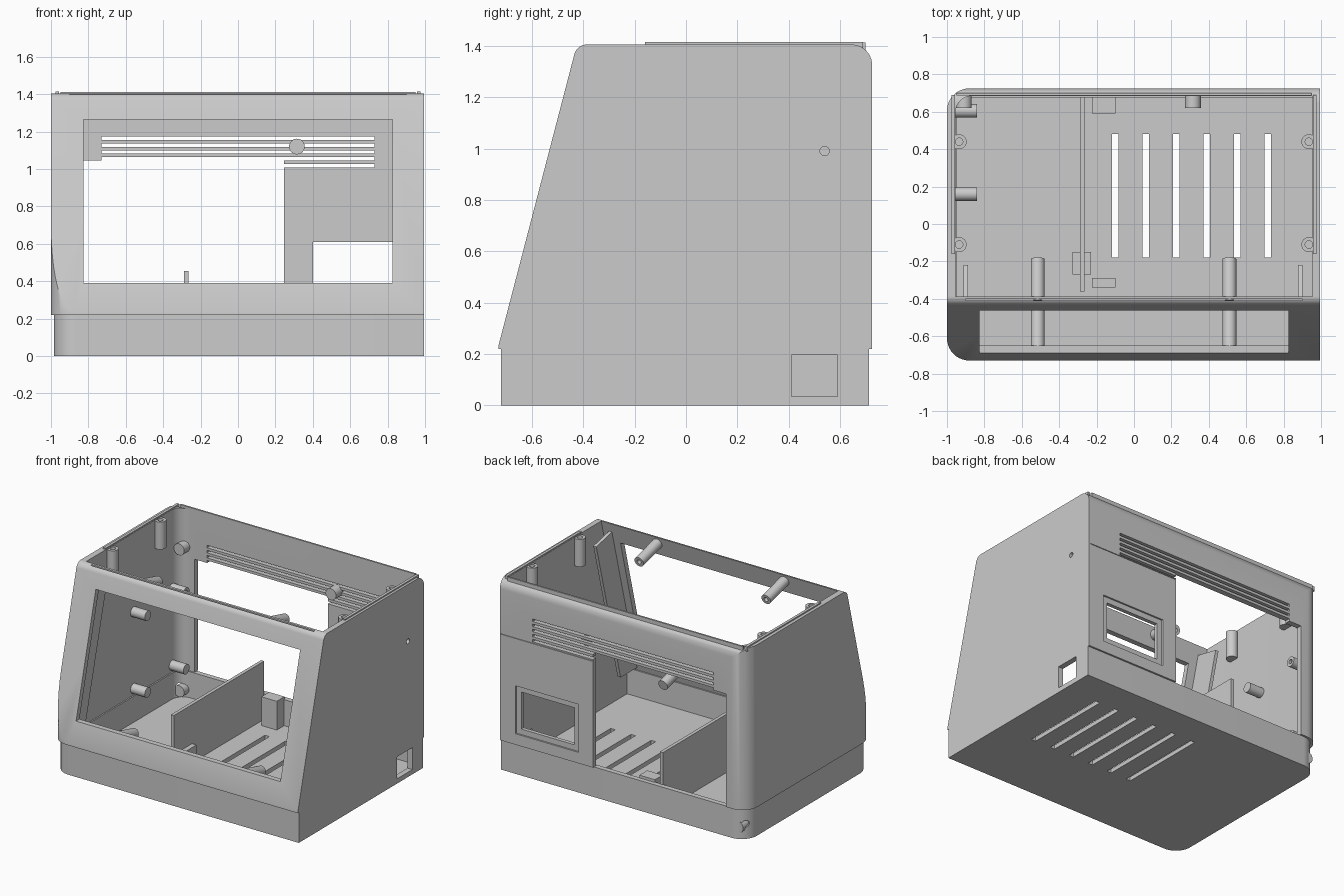
import bpy, bmesh, math
from mathutils import Vector, Matrix

cube = bpy.data.objects.get("Cube")
if cube:
    bpy.data.objects.remove(cube, do_unlink=True)

grey = bpy.data.materials.new("matte_grey")
grey.use_nodes = True
grey.diffuse_color = (0.6, 0.6, 0.6, 1)
grey.node_tree.nodes["Principled BSDF"].inputs["Base Color"].default_value = (0.6, 0.6, 0.6, 1)


def make(name, bm):
    bmesh.ops.recalc_face_normals(bm, faces=bm.faces)
    me = bpy.data.meshes.new(name)
    bm.to_mesh(me)
    bm.free()
    me.materials.append(grey)
    ob = bpy.data.objects.new(name, me)
    bpy.context.collection.objects.link(ob)
    return ob


def box(name, x0, x1, y0, y1, z0, z1):
    bm = bmesh.new()
    bmesh.ops.create_cube(bm, size=1)
    for v in bm.verts:
        v.co = (x0 if v.co.x < 0 else x1, y0 if v.co.y < 0 else y1, z0 if v.co.z < 0 else z1)
    return make(name, bm)


def rod(name, start, direction, length, r, sides=24):
    d = Vector(direction).normalized()
    bm = bmesh.new()
    bmesh.ops.create_cone(bm, cap_ends=True, segments=sides, radius1=r, radius2=r, depth=length)
    rot = d.to_track_quat('Z', 'Y').to_matrix().to_4x4()
    bm.transform(Matrix.Translation(Vector(start) + d * length / 2) @ rot)
    return make(name, bm)


def fillet(points, steps=10):
    """Round each (a, b, radius) corner of an outline."""
    out = []
    for i, (a, b, r) in enumerate(points):
        p = Vector((a, b, 0))
        if not r:
            out.append(p)
            continue
        u = (Vector((*points[i - 1][:2], 0)) - p).normalized()
        w = (Vector((*points[(i + 1) % len(points)][:2], 0)) - p).normalized()
        half = u.angle(w) / 2
        c = p + (u + w).normalized() * r / math.sin(half)
        s = (p + u * r / math.tan(half) - c).normalized()
        e = (p + w * r / math.tan(half) - c).normalized()
        out += [c + s.slerp(e, k / steps).normalized() * r for k in range(steps + 1)]
    return out


def prism(name, outline, lo, hi, axis):
    bm = bmesh.new()
    place = (lambda p, h: (p.x, p.y, h)) if axis == 'Z' else (lambda p, h: (h, p.x, p.y))
    face = bm.faces.new([bm.verts.new(place(p, lo)) for p in outline])
    ext = bmesh.ops.extrude_face_region(bm, geom=[face])["geom"]
    move = (0, 0, hi - lo) if axis == 'Z' else (hi - lo, 0, 0)
    bmesh.ops.translate(bm, vec=move, verts=[g for g in ext if isinstance(g, bmesh.types.BMVert)])
    if not bm.faces.get(face.verts):
        bm.faces.new(face.verts)
    return make(name, bm)


def boolean(ob, tool, op='DIFFERENCE'):
    mod = ob.modifiers.new("cut", 'BOOLEAN')
    mod.operation, mod.object, mod.solver = op, tool, 'EXACT'
    bpy.context.view_layer.objects.active = ob
    bpy.ops.object.modifier_apply(modifier=mod.name)
    bpy.data.objects.remove(tool, do_unlink=True)


def smooth(ob):
    bpy.ops.object.select_all(action='DESELECT')
    ob.select_set(True)
    bpy.context.view_layer.objects.active = ob
    bpy.ops.object.shade_smooth_by_angle(angle=math.radians(35))


def plan(x0, x1, y0, y1, r):
    """Footprint with rounded corners on one side only."""
    return fillet([(x0, y0, r), (x1, y0, 0), (x1, y1, 0), (x0, y1, r)])


# Upper shell: footprint intersected with the side profile, then hollowed
shell = prism("upper_shell", plan(-1, 0.995, -0.73, 0.725, 0.12), 0.22, 1.5, 'Z')
side = fillet([(-0.735, 0.215, 0), (-0.425, 1.405, 0.05), (0.725, 1.405, 0.08), (0.725, 0.215, 0)])
boolean(shell, prism("cutter", side, -1.1, 1.1, 'X'), 'INTERSECT')
hollow = prism("cutter", plan(-0.955, 0.955, -0.72, 0.685, 0.09), 0.1, 1.6, 'Z')
inner = fillet([(-0.705, 0.18, 0), (-0.385, 1.41, 0), (-0.385, 1.55, 0), (0.7, 1.55, 0), (0.7, 0.18, 0)])
boolean(hollow, prism("cutter", inner, -1.1, 1.1, 'X'), 'INTERSECT')
boolean(shell, hollow)

# Front window, rear opening, rear port with recessed frame, panel seam
for dims in [(-0.825, 0.825, -1, -0.3, 0.39, 1.265),
             (-0.83, 0.245, 0.6, 0.8, 0.1, 1.045),
             (0.4, 0.83, 0.6, 0.8, 0.34, 0.61),
             (0.36, 0.87, 0.713, 0.8, 0.3, 0.65),
             (0.245, 0.985, 0.719, 0.8, 0.995, 1.001),
             (-0.9, 0.9, -0.41, -0.4, 1.388, 1.5)]:
    boolean(shell, box("cutter", *dims))

# Rear ventilation slots
for i in range(5):
    z = 1.165 - i * 0.037
    boolean(shell, box("cutter", -0.73, 0.73, 0.6, 0.8, z - 0.009, z + 0.009))

# Base tray
base = prism("base_tray", plan(-0.985, 0.995, -0.72, 0.712, 0.12), 0, 0.22, 'Z')
boolean(base, prism("cutter", plan(-0.945, 0.955, -0.685, 0.675, 0.09), 0.03, 0.4, 'Z'))
for i in range(6):
    x = -0.1 + i * 0.163
    boolean(base, box("cutter", x - 0.018, x + 0.018, -0.18, 0.48, -0.1, 0.1))
for x in (-0.75, 0.74):
    for y in (-0.47, 0.48):
        boolean(base, rod("cutter", (x, y, -0.1), (0, 0, 1), 0.2, 0.022))
boolean(base, box("cutter", 0.9, 1.1, 0.41, 0.59, 0.035, 0.195))
boolean(base, rod("cutter", (-0.88, 0.6, 0.11), (-1, 1, 0), 0.3, 0.025))

# Screw holes in the flat side wall
for y, z in [(-0.5, 0.99), (0.54, 0.99), (-0.04, 0.555), (0.54, 0.555), (0.54, 0.33), (-0.5, 0.12)]:
    boolean(base if z < 0.2 else shell, rod("cutter", (0.9, y, z), (1, 0, 0), 0.2, 0.018))
smooth(shell)
smooth(base)


def post(name, start, direction, length, r, hole=0.016):
    """Standoff with a blind screw hole in its free end."""
    ob = rod(name, start, direction, length, r)
    if hole:
        d = Vector(direction).normalized()
        boolean(ob, rod("cutter", Vector(start) + d * (length - 0.08), d, 0.1, hole))
    smooth(ob)


# Lid bosses under the rim
for x in (-0.935, 0.935):
    for y in (-0.11, 0.44):
        post("lid_boss", (x, y, 1.2), (0, 0, 1), 0.2, 0.04, 0.02)

# Screen posts, square to the sloping front
inward = (0, 0.966, -0.25)
for x in (-0.515, 0.51):
    post("screen_post_upper", (x, -0.415, 1.36), inward, 0.235, 0.037)
    post("screen_post_lower", (x, -0.69, 0.355), inward, 0.235, 0.037)

# Board posts on the rounded side wall
for y in (0.16, 0.605):
    for z in (0.27, 0.83):
        post("board_post", (-0.965, y, z), (1, 0, 0), 0.125, 0.036)

# Stub posts on the rear wall
for x in (-0.91, 0.315):
    for z in (0.085, 1.12):
        post("rear_stub", (x, 0.7, z), (0, -1, 0), 0.08, 0.042, 0)

# Ribs following the slope behind the front panel
slope = [Vector((y, z, 0)) for y, z in [(-0.69, 0.24), (-0.4, 1.34), (-0.22, 1.3), (-0.5, 0.24)]]
for x in (-0.9, 0.89):
    prism("front_rib", slope, x - 0.012, x + 0.012, 'X')

# Partition and floor blocks
box("partition", -0.29, -0.265, -0.36, 0.68, 0.02, 0.455)
box("floor_block_rear", -0.225, -0.1, 0.59, 0.68, 0.02, 0.24)
box("floor_block_side", -0.33, -0.23, -0.27, -0.15, 0.02, 0.17)
box("floor_block_front", -0.225, -0.1, -0.34, -0.29, 0.02, 0.14)

# Thin locating lip around the open top
for s in (-1, 1):
    box("side_lip", s * 0.967 - 0.01, s * 0.967 + 0.01, -0.16, 0.69, 1.38, 1.414)
box("rear_lip", -0.95, 0.95, 0.687, 0.7, 1.36, 1.412)
